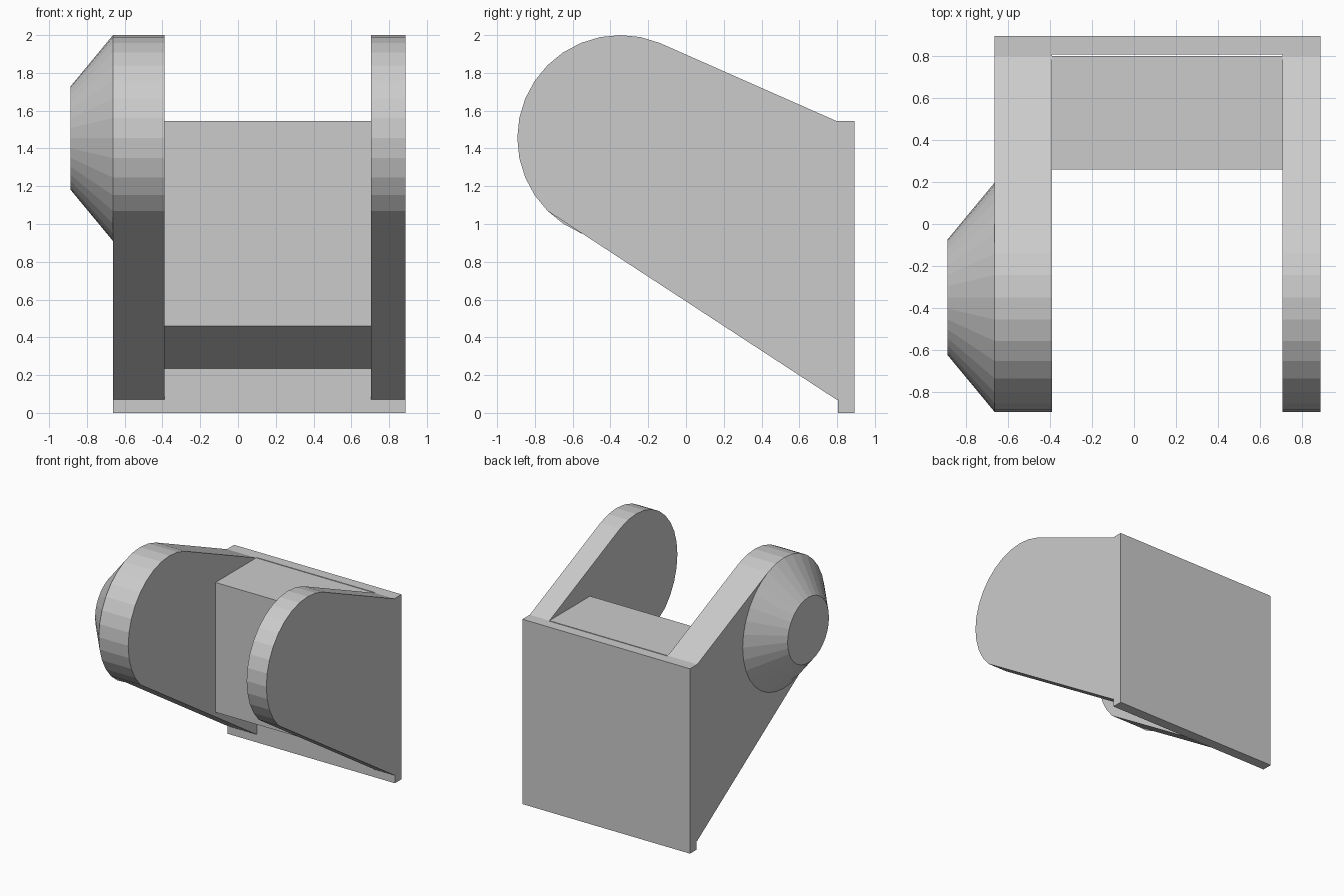
import bpy, bmesh
from math import sin, cos, radians

if "Cube" in bpy.data.objects:
    bpy.data.objects.remove(bpy.data.objects["Cube"])

CY, CZ, R = -0.348, 1.455, 0.545   # centre and radius of the rounded arm end
TOP = 1.545                        # top of back plate


def loft(name, rings):
    """Solid through rings of (x, [(y, z), ...])."""
    bm = bmesh.new()
    loops = [[bm.verts.new((x, y, z)) for y, z in pts] for x, pts in rings]
    n = len(loops[0])
    for a, b in zip(loops, loops[1:]):
        for i in range(n):
            j = (i + 1) % n
            bm.faces.new((a[i], a[j], b[j], b[i]))
    bm.faces.new(loops[0])
    bm.faces.new(loops[-1])
    bmesh.ops.recalc_face_normals(bm, faces=bm.faces)
    me = bpy.data.meshes.new(name)
    bm.to_mesh(me)
    bm.free()
    ob = bpy.data.objects.new(name, me)
    bpy.context.collection.objects.link(ob)
    return ob


def prism(name, x0, x1, pts):
    return loft(name, [(x0, pts), (x1, pts)])


def arc(r, first, last):
    """Points on a 32-sided circle between two step numbers."""
    return [(CY + r * cos(radians(11.25 * i)), CZ + r * sin(radians(11.25 * i)))
            for i in range(first, last + 1)]


# Back plate
prism("back_plate", -0.662, 0.887,
      [(0.805, 0), (0.893, 0), (0.893, TOP), (0.805, TOP)])

# Side arms, rounded at the front and tapering to the plate
arm = arc(R, 6, 20) + [(0.797, 0.07), (0.805, 0.07), (0.805, TOP), (0.797, TOP)]
prism("left_arm", -0.662, -0.39, arm)
prism("right_arm", 0.705, 0.887, arm)

# Block between the arms, with a sloped underside
prism("middle_block", -0.39, 0.705,
      [(0.26, 0.46), (0.797, 0.235), (0.797, TOP), (0.26, TOP)])

# Tapered hub on the outside of the left arm
loft("hub_cone", [(-0.662, arc(R, 0, 31)), (-0.887, arc(0.273, 0, 31))])
